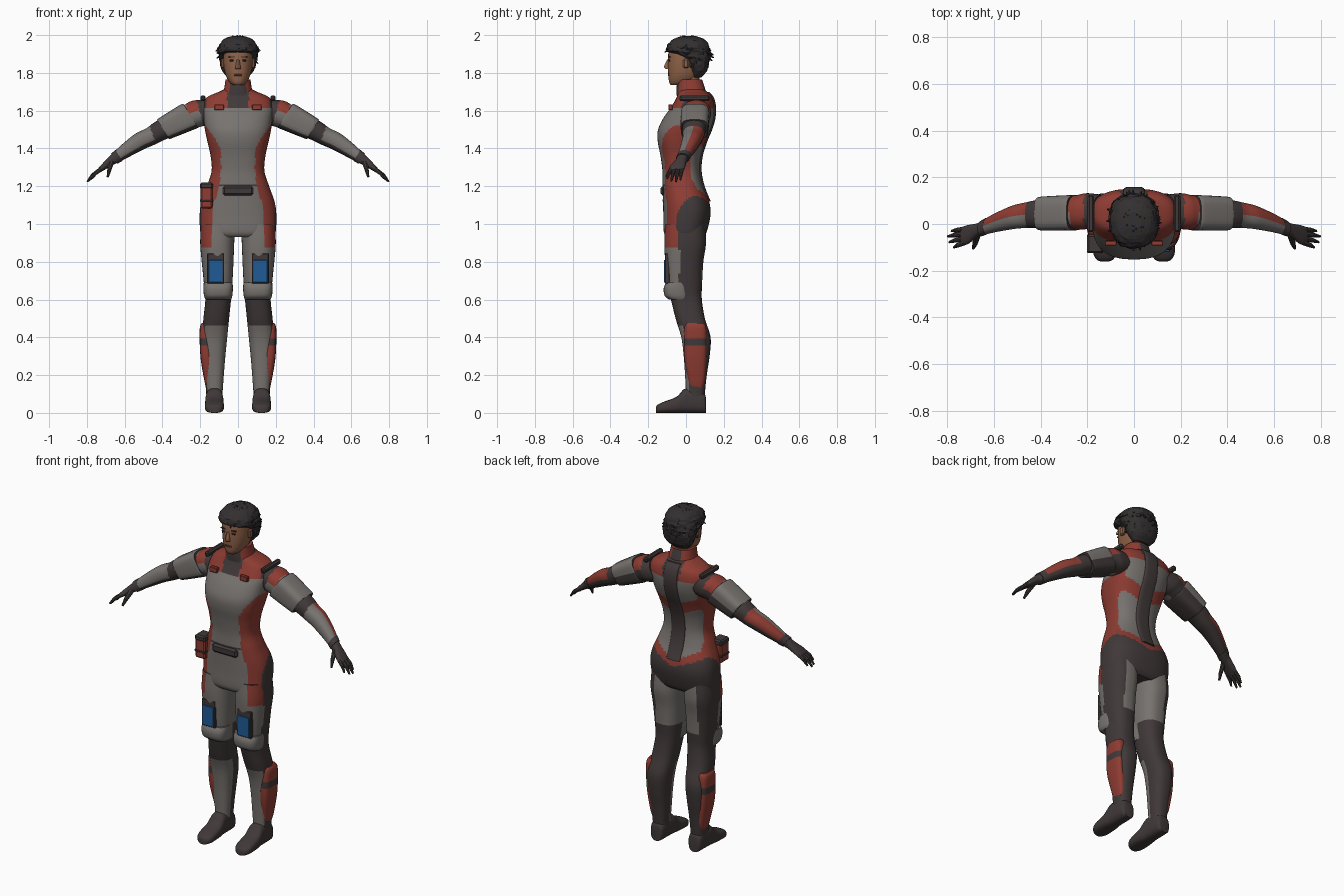
import bpy, bmesh, math, random
from mathutils import Vector

if "Cube" in bpy.data.objects:
    bpy.data.objects.remove(bpy.data.objects["Cube"])

random.seed(4)
PALETTE = {
    "suit_grey": (0.185, 0.170, 0.158), "suit_dark": (0.052, 0.040, 0.040),
    "suit_red": (0.270, 0.045, 0.032), "patch_blue": (0.014, 0.105, 0.300),
    "skin": (0.280, 0.125, 0.065), "hair_black": (0.034, 0.029, 0.030),
    "lips": (0.170, 0.060, 0.042)}
MATS = []
for key, rgb in PALETTE.items():
    m = bpy.data.materials.new(key)
    m.diffuse_color = (*rgb, 1)
    m.use_nodes = True
    m.node_tree.nodes["Principled BSDF"].inputs["Base Color"].default_value = m.diffuse_color
    MATS.append(m)
GREY, DARK, RED, BLUE, SKIN, HAIR, LIPS = range(7)


def finish(name, bm, mirror=False, smooth=True):
    bmesh.ops.recalc_face_normals(bm, faces=bm.faces[:])
    me = bpy.data.meshes.new(name)
    bm.to_mesh(me)
    bm.free()
    for m in MATS:
        me.materials.append(m)
    ob = bpy.data.objects.new(name, me)
    bpy.context.collection.objects.link(ob)
    if mirror:
        ob.modifiers.new("mirror", 'MIRROR')
    if smooth:
        bpy.ops.object.select_all(action='DESELECT')
        ob.select_set(True)
        bpy.context.view_layer.objects.active = ob
        bpy.ops.object.shade_smooth_by_angle(angle=math.radians(35))
    return ob


def spline(rows, sub):
    """Catmull-Rom resampling of a list of number tuples."""
    out = []
    for i in range(len(rows) - 1):
        quad = (rows[max(i - 1, 0)], rows[i], rows[i + 1], rows[min(i + 2, len(rows) - 1)])
        for k in range(sub):
            t = k / sub
            out.append([b + 0.5 * t * (c - a + t * (2*a - 5*b + 4*c - d + t * (3*(b - c) + d - a)))
                        for a, b, c, d in zip(*quad)])
    return out + [list(rows[-1])]


# Cross-section frames: centre and two half-axis vectors
def upright(r):   # z, x centre, half width, y front, y back
    return Vector((r[1], (r[3] + r[4]) / 2, r[0])), Vector((r[2], 0, 0)), Vector((0, (r[4] - r[3]) / 2, 0))


def arm_frame(r):   # x, y, z, half depth in y, half thickness
    return Vector(r[:3]), Vector((0, r[3], 0)), Vector((0.53, 0, 0.85)) * r[4]


def foot_frame(r):   # y, x centre, half width, height
    return Vector((r[1], r[0], r[3] / 2)), Vector((r[2], 0, 0)), Vector((0, 0, r[3] / 2))


def loft(name, rows, paint, frame=upright, segs=32, power=2.3, sub=4, mirror=False, jitter=0, smooth=True):
    """Skin superellipse rings; paint is a material index or a rule f(point, c, s)."""
    bm = bmesh.new()

    def ring_pos(a):
        c, s = math.cos(a), math.sin(a)
        return (math.copysign(abs(c) ** (2 / power), c), math.copysign(abs(s) ** (2 / power), s))
    rings = []
    for r in spline(rows, sub):
        ctr, u, v = frame(r)
        ring = []
        for k in range(segs):
            c, s = ring_pos(2 * math.pi * k / segs)
            ring.append(bm.verts.new(ctr + (u * c + v * s) * (1 + random.uniform(-jitter, jitter))))
        rings.append(ring)
    rule = paint if callable(paint) else (lambda p, c, s: paint)
    for a, b in zip(rings, rings[1:]):
        for k in range(segs):
            j = (k + 1) % segs
            f = bm.faces.new((a[k], a[j], b[j], b[k]))
            f.material_index = rule(f.calc_center_median(), *ring_pos(2 * math.pi * (k + 0.5) / segs))
    for ring in (rings[0], rings[-1]):
        f = bm.faces.new(ring)
        f.material_index = rule(f.calc_center_median(), 0, 0)
    return finish(name, bm, mirror, smooth)


def box(name, loc, size, mat, mirror=False, bevel=0.003):
    bm = bmesh.new()
    bmesh.ops.create_cube(bm, size=1)
    for v in bm.verts:
        v.co = Vector(loc) + Vector(a * b for a, b in zip(v.co, size))
    bmesh.ops.bevel(bm, geom=bm.edges[:], offset=bevel, segments=1, affect='EDGES')
    for f in bm.faces:
        f.material_index = mat
    return finish(name, bm, mirror, False)


def cone(bm, a, b, r1, r2, mat, sides=6):
    a, b = Vector(a), Vector(b)
    mtx = (b - a).to_track_quat('Z', 'Y').to_matrix().to_4x4()
    mtx.translation = (a + b) / 2
    res = bmesh.ops.create_cone(bm, cap_ends=True, segments=sides, radius1=r1, radius2=r2,
                                depth=(b - a).length, matrix=mtx)
    for f in {f for v in res["verts"] for f in v.link_faces}:
        f.material_index = mat


def lerp_table(z, table):
    for (z0, e0), (z1, e1) in zip(table, table[1:]):
        if z <= z1:
            return e0 + (e1 - e0) * max(0, (z - z0) / (z1 - z0))
    return table[-1][1]


# Torso: grey bib, red flanks and yoke, dark seat
def paint_torso(p, c, s):
    x, y, z = abs(p.x), p.y, p.z
    if z > 1.61:
        return DARK if x > 0.168 or x < 0.058 else RED
    edge = lerp_table(z, [(0.9, .14), (1.1, .13), (1.2, .1), (1.3, .088), (1.4, .095), (1.45, .12), (1.52, .17)])
    if s < 0.1 and (z > 1.52 or (x < edge and s < -0.2)):
        return DARK if 1.2 < z < 1.212 else GREY
    hip = 1.15 - 10 * (y - 0.05) ** 2 if y < 0.05 else min(1.15, 1.08 + 0.4 * x)
    if y > -0.05 and z < hip:
        return DARK
    if s > 0.5 and hip + 0.045 < z and x < 0.14:
        return RED if 1.38 < z - 0.4 * x < 1.45 else GREY
    return RED


TORSO = [(0.93, 0, .188, -.10, .09), (0.96, 0, .2, -.118, .11), (1.05, 0, .203, -.12, .13), (1.12, 0, .193, -.122, .122),
         (1.2, 0, .165, -.125, .09), (1.28, 0, .14, -.125, .074), (1.36, 0, .145, -.135, .08),
         (1.44, 0, .163, -.15, .105), (1.5, 0, .175, -.148, .13), (1.56, 0, .182, -.12, .147),
         (1.62, 0, .188, -.078, .150), (1.67, 0, .165, -.05, .138), (1.7, 0, .1, -.04, .112), (1.715, 0, .07, -.03, .09)]
loft("torso", TORSO, paint_torso, segs=88, power=2.5, sub=8)
loft("spine_guard", [(z, 0, .046, b - .04, b + .009) for z, _, _, _, b in TORSO[3:13]], DARK, power=4)
loft("collar", [(1.68, 0, .085, -.05, .11), (1.72, 0, .073, -.05, .1), (1.765, 0, .066, -.045, .085)],
     lambda p, c, s: DARK if (s < 0 and abs(p.x) < .045) or (s > 0 and abs(p.x) < .03) else RED)
box("yoke_tab", (0.1, -0.082, 1.618), (.05, .022, .03), RED, True)
box("shoulder_strap", (0.185, 0.045, 1.665), (.028, .16, .03), DARK, True, .008)
box("belt_buckle", (0, -.122, 1.176), (.165, .026, .05), DARK, bevel=.011)
box("hip_pouch", (-.167, -.085, 1.14), (.064, .075, .115), RED, bevel=.008)
box("pouch_flap", (-.167, -.085, 1.202), (.068, .08, .034), DARK, bevel=.008)
box("pouch_band", (-.167, -.085, 1.125), (.068, .079, .014), DARK)


# Legs with knee pads, shin guards, pockets and boots
def paint_leg(p, c, s):
    x, y, z = p
    if z > 0.6:
        if s > 0:
            return GREY if (x < .14 and z > 0.7) else DARK
        if z > 0.88 and x > 0.135 and y < -.045:
            return RED
        return GREY if y < -.035 or c < 0 else DARK
    return GREY if 0.1 < z < 0.46 and s < -0.15 and c < 0.8 else DARK


loft("leg", [(1.0, .105, .09, -.11, .1), (.9, .11, .09, -.115, .106), (.8, .108, .084, -.11, .092),
             (.68, .105, .075, -.1, .085), (.6, .105, .068, -.08, .084), (.5, .115, .068, -.055, .1),
             (.4, .124, .067, -.025, .13), (.3, .127, .06, -.012, .125), (.2, .126, .051, -.005, .11),
             (.1, .125, .043, 0, .1), (.05, .125, .043, 0, .1)],
     paint_leg, segs=48, power=2.5, sub=8, mirror=True)
loft("knee_pad", [(.69, .105, .076, -.105, .02), (.66, .105, .078, -.118, .02), (.62, .105, .075, -.113, .02),
                  (.6, .104, .068, -.09, .02)], GREY, power=3, mirror=True)
loft("shin_guard", [(.475, .165, .027, .0, .095), (.44, .169, .034, -.01, .108), (.3, .167, .032, -.01, .108),
                    (.18, .154, .026, .01, .1), (.135, .15, .02, .02, .09)],
     lambda p, c, s: DARK if .35 < p.z < .39 else RED, segs=24, power=3, sub=8, mirror=True)
box("thigh_pocket", (.118, -.1, .765), (.09, .024, .16), DARK, True)
box("pocket_patch", (.118, -.113, .75), (.074, .009, .118), BLUE, True, .002)
loft("boot", [(.106, .125, .028, .075), (.09, .125, .041, .11), (.0, .125, .046, .13), (-.05, .125, .05, .085),
              (-.12, .125, .05, .058), (-.15, .125, .038, .043), (-.16, .125, .02, .03)],
     DARK, foot_frame, segs=24, power=2.8, mirror=True)


# Arms: shoulder cap, boxy sleeve, elbow, forearm and glove
def paint_arm(p, c, s):   # c is towards the back, s is up
    axial = p.x - 0.35 * s * 0.05
    if axial < 0.2 or axial > 0.64 or 0.36 < axial < 0.45:
        return DARK
    if axial < 0.26:
        return RED if s > 0.2 else (GREY if c < 0.3 else DARK)
    if c > 0.1 and s > 0.1:
        return RED
    return GREY if c < 0.4 and s > -0.5 else DARK


loft("arm", [(.14, .055, 1.6, .07, .068), (.2, .055, 1.588, .077, .076), (.25, .05, 1.57, .073, .07),
             (.4, .043, 1.5, .062, .055), (.46, .038, 1.465, .055, .049), (.52, .028, 1.437, .05, .047),
             (.6, .003, 1.385, .039, .037), (.66, -.022, 1.342, .029, .026), (.68, -.03, 1.328, .031, .022),
             (.715, -.046, 1.3, .041, .016), (.738, -.05, 1.281, .037, .011)],
     paint_arm, arm_frame, segs=36, power=2.3, sub=8, mirror=True)
loft("sleeve_plate", [(.25, .048, 1.573, .073, .074), (.27, .048, 1.565, .076, .075), (.385, .045, 1.507, .073, .063),
                      (.395, .045, 1.502, .068, .06)],
     lambda p, c, s: GREY if s > 0.2 or (c < 0 and s > -0.75) else DARK,
     arm_frame, segs=32, power=3.6, mirror=True)
loft("wrist_cuff", [(.63, -.008, 1.363, .035, .034), (.655, -.02, 1.346, .033, .032)], DARK, arm_frame,
     segs=20, mirror=True)
bm = bmesh.new()
TIPS = [(.782, -.03, 1.234), (.798, -.053, 1.224), (.792, -.078, 1.227), (.772, -.1, 1.24)]
for i, tip in enumerate(TIPS):
    base = Vector((.725, -.022 - .019 * i, 1.291))
    mid = base.lerp(Vector(tip), 0.55) + Vector((.004, 0, .005))
    cone(bm, base, mid, .0115, .01, DARK, 8)
    cone(bm, mid, tip, .01, .005, DARK, 8)
cone(bm, (.672, -.045, 1.325), (.682, -.085, 1.282), .016, .011, DARK, 8)
cone(bm, (.682, -.085, 1.282), (.69, -.105, 1.25), .011, .006, DARK, 8)
finish("glove_fingers", bm, True)

# Head and face
loft("neck", [(1.7, 0, .05, -.03, .065), (1.8, 0, .05, -.035, .075)], SKIN)
loft("head", [(1.735, 0, .026, -.08, 0), (1.75, 0, .045, -.089, .04), (1.78, 0, .062, -.093, .07),
              (1.82, 0, .073, -.095, .09), (1.87, 0, .078, -.095, .1), (1.92, 0, .077, -.09, .1),
              (1.96, 0, .06, -.06, .08), (1.975, 0, .03, -.03, .05)], SKIN, power=2.2)
loft("nose", [(1.872, 0, .007, -.099, -.08), (1.835, 0, .013, -.116, -.08), (1.82, 0, .015, -.108, -.08)],
     SKIN, segs=12, power=2)
box("eye", (.031, -.088, 1.866), (.026, .009, .009), HAIR, True, .002)
box("eyebrow", (.033, -.088, 1.884), (.036, .01, .007), HAIR, True, .002)
box("mouth", (0, -.092, 1.788), (.042, .009, .01), LIPS, bevel=.002)
box("ear", (.08, .0, 1.85), (.02, .03, .05), SKIN, True, .006)

# Hair: rough cap with short tufts
loft("hair_cap", [(1.775, 0, .05, .035, .08), (1.81, 0, .083, .02, .11), (1.86, 0, .097, -.005, .124),
                  (1.895, 0, .104, -.05, .127), (1.915, 0, .105, -.1, .127), (1.95, 0, .097, -.098, .12),
                  (1.98, 0, .072, -.065, .093), (1.995, 0, .03, -.02, .05)],
     HAIR, segs=30, sub=3, jitter=.045, smooth=False)
bm = bmesh.new()
while len(bm.faces) < 130 * 5:
    d = Vector((random.gauss(0, 1), random.gauss(0, 1), random.gauss(0.2, 1))).normalized()
    p = Vector((d.x * .1, .013 + d.y * .109, 1.9 + d.z * .09))
    if p.z < 1.81 or (p.y < 0.01 and p.z < 1.905):
        continue
    out = Vector((d.x, d.y, d.z * 0.4 - 0.5)) * random.uniform(.016, .026)
    tip = p + out
    tip.z = min(tip.z, 1.997)
    cone(bm, p - out * 0.6, tip, .014, .002, HAIR, 4)
finish("hair_tufts", bm, smooth=False)
